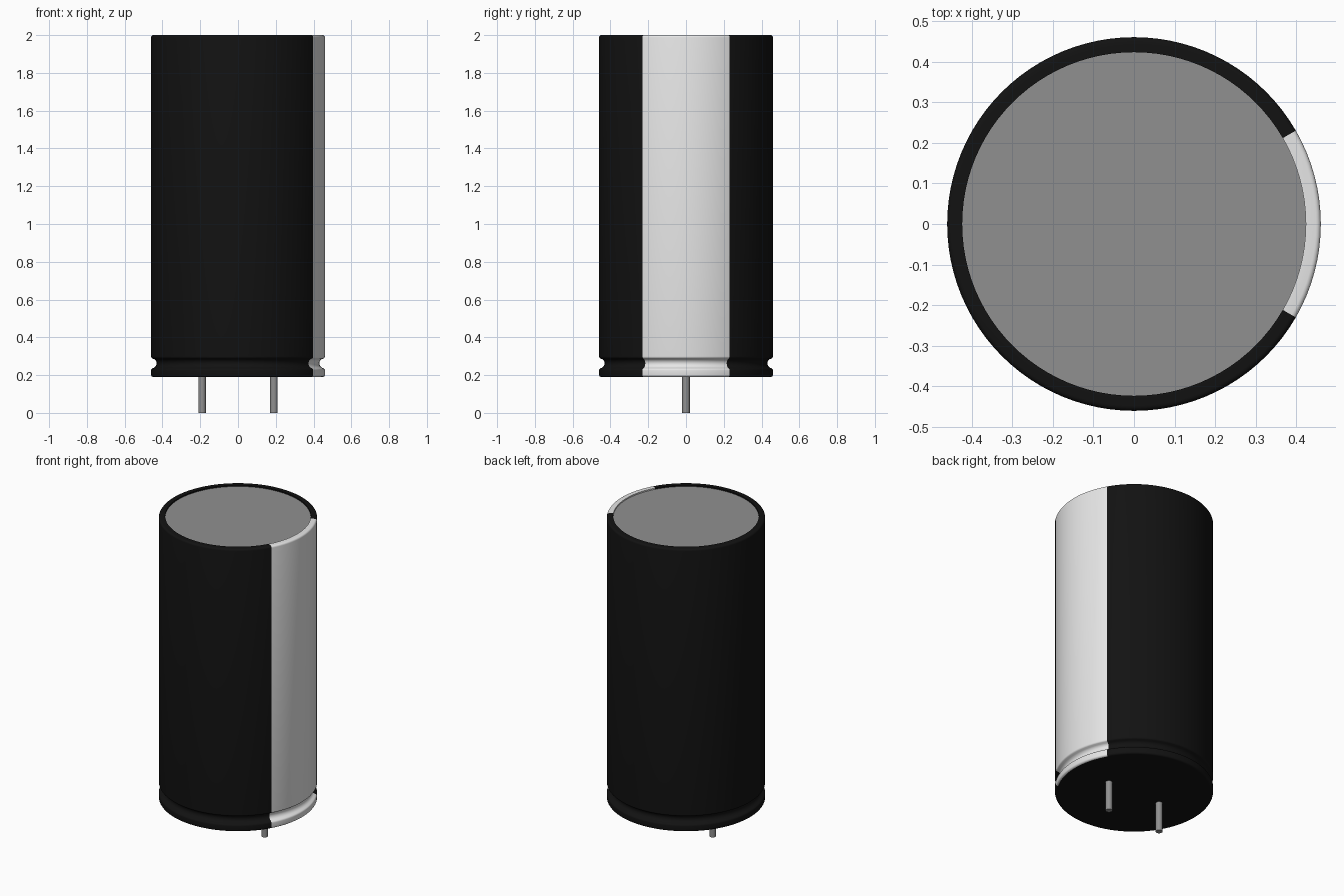
import bpy, bmesh, math

cube = bpy.data.objects.get("Cube")
if cube:
    bpy.data.objects.remove(cube)


def material(name, rgb):
    m = bpy.data.materials.new(name)
    m.use_nodes = True
    m.diffuse_color = (*rgb, 1)
    m.node_tree.nodes["Principled BSDF"].inputs["Base Color"].default_value = (*rgb, 1)
    return m


BLACK = material("black sleeve", (0.006, 0.006, 0.006))
WHITE = material("pale stripe", (0.8, 0.8, 0.8))
METAL = material("grey metal", (0.28, 0.28, 0.28))


def lathe(name, profile, mats, segs=96, centre=(0, 0)):
    """Spin an (r, z) profile about z; points with r = 0 become poles."""
    bm = bmesh.new()
    rings = []
    for r, z in profile:
        n = segs if r > 0 else 1
        rings.append([bm.verts.new((centre[0] + r * math.cos(math.tau * i / segs),
                                    centre[1] + r * math.sin(math.tau * i / segs), z))
                      for i in range(n)])
    for a, b in zip(rings, rings[1:]):
        for i in range(segs):
            j = (i + 1) % segs
            quad = [a[i % len(a)], a[j % len(a)], b[j % len(b)], b[i % len(b)]]
            bm.faces.new(list(dict.fromkeys(quad)))
    bmesh.ops.recalc_face_normals(bm, faces=bm.faces)
    mesh = bpy.data.meshes.new(name)
    bm.to_mesh(mesh)
    bm.free()
    for m in mats:
        mesh.materials.append(m)
    ob = bpy.data.objects.new(name, mesh)
    bpy.context.collection.objects.link(ob)
    bpy.ops.object.select_all(action="DESELECT")
    ob.select_set(True)
    bpy.context.view_layer.objects.active = ob
    bpy.ops.object.shade_smooth_by_angle(angle=math.radians(40))
    return ob


def arc(r, z, rad, start, end, steps):
    """Arc points in the (r, z) plane, angles in degrees."""
    angles = [math.radians(start + (end - start) * k / steps) for k in range(steps + 1)]
    return [(r + rad * math.cos(a), z + rad * math.sin(a)) for a in angles]


R, BASE, TOP, RIM, LID = 0.46, 0.19, 2.0, 0.423, 1.992

# Sleeve: flat base, rounded lip, crimp groove with soft shoulders, rolled top rim
profile = [(0, BASE), (RIM, BASE)]
profile += arc(R - 0.012, BASE + 0.012, 0.012, -90, 0, 4)
profile += arc(R - 0.012, 0.225, 0.012, 0, 60, 4)
profile += arc(R - 0.003, 0.262, 0.026, 240, 120, 10)
profile += arc(R - 0.012, 0.299, 0.012, -60, 0, 4)
profile += arc(R - 0.012, TOP - 0.012, 0.012, 0, 90, 4)
profile += [(RIM, TOP), (RIM, LID - 0.004)]
sleeve = lathe("sleeve", profile, [BLACK, WHITE])

# Pale stripe: 60 degree sector on the +x side, leaving the base black
for f in sleeve.data.polygons:
    c = f.center
    under = f.normal.z < -0.99
    if abs(math.atan2(c.y, c.x)) < math.radians(30) and not under:
        f.material_index = 1

# Metal lid slightly below the rim
lathe("lid", [(0, LID - 0.004), (RIM, LID - 0.004), (RIM, LID), (0, LID)], [METAL])

# Two wire leads
for side, x in (("left", 0.19), ("right", -0.19)):
    lathe(side + "_lead", [(0, 0), (0.02, 0), (0.02, BASE + 0.03), (0, BASE + 0.03)],
          [METAL], 24, (x, 0))
